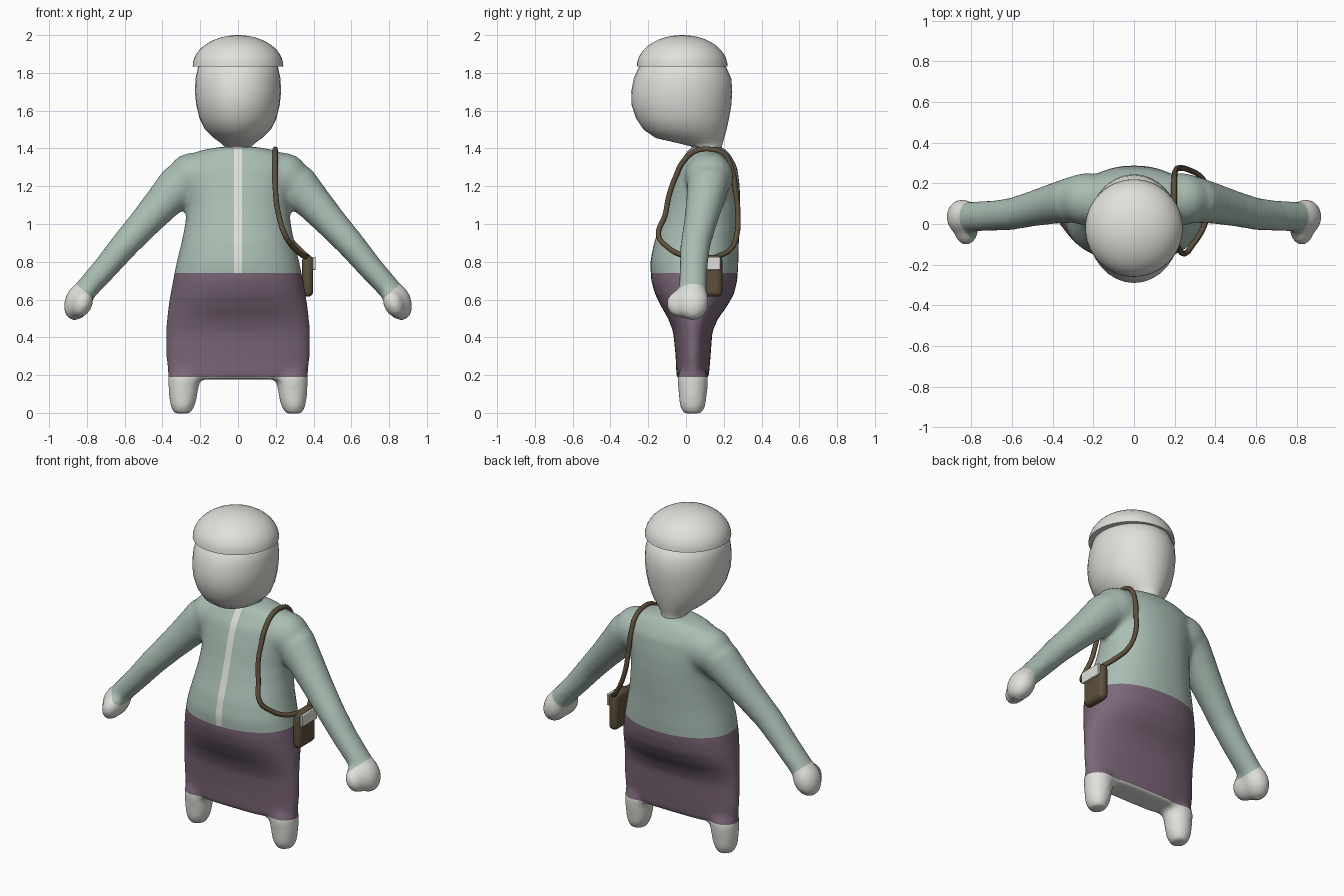
import bpy, bmesh, math
from mathutils import Vector, Matrix

cube = bpy.data.objects.get("Cube")
if cube:
    bpy.data.objects.remove(cube, do_unlink=True)


def material(name, rgb):
    m = bpy.data.materials.new(name)
    m.use_nodes = True
    m.diffuse_color = (*rgb, 1)
    m.node_tree.nodes["Principled BSDF"].inputs["Base Color"].default_value = (*rgb, 1)
    return m


WHITE = material("soft white", (0.75, 0.75, 0.71))
MINT = material("pale mint", (0.40, 0.51, 0.45))
PURPLE = material("dusty purple", (0.20, 0.135, 0.19))
BROWN = material("leather brown", (0.11, 0.08, 0.045))


def finish(name, bm, mats):
    bmesh.ops.recalc_face_normals(bm, faces=bm.faces)
    me = bpy.data.meshes.new(name)
    bm.to_mesh(me)
    bm.free()
    for m in mats:
        me.materials.append(m)
    ob = bpy.data.objects.new(name, me)
    bpy.context.collection.objects.link(ob)
    return ob


def shade(ob, angle=40):
    bpy.ops.object.select_all(action='DESELECT')
    ob.select_set(True)
    bpy.context.view_layer.objects.active = ob
    bpy.ops.object.shade_smooth_by_angle(angle=math.radians(angle))


def loft(bm, rings, power=2.0, n=32):
    """Skin rings given as (centre, half axis u, half axis v)."""
    loops = []
    for c, u, v in rings:
        loop = []
        for i in range(n):
            a = 2 * math.pi * i / n
            ca, sa = math.cos(a), math.sin(a)
            p = math.copysign(abs(ca) ** (2 / power), ca)
            q = math.copysign(abs(sa) ** (2 / power), sa)
            loop.append(bm.verts.new(Vector(c) + Vector(u) * p + Vector(v) * q))
        loops.append(loop)
    for a, b in zip(loops, loops[1:]):
        for i in range(n):
            j = (i + 1) % n
            bm.faces.new((a[i], a[j], b[j], b[i]))
    bm.faces.new(loops[0])
    bm.faces.new(loops[-1])


def level(z, hx, front, back, x=0):
    return ((x, (front + back) / 2, z), (hx, 0, 0), (0, (back - front) / 2, 0))


def ellipsoid(bm, centre, size, tilt=0):
    mat = Matrix.Translation(centre) @ Matrix.Rotation(tilt, 4, 'Y') @ Matrix.Diagonal((*size, 1))
    bmesh.ops.create_uvsphere(bm, u_segments=24, v_segments=16, radius=1, matrix=mat)


# Torso and skirt
bm = bmesh.new()
loft(bm, [level(*s) for s in (
    (0.178, 0.372, -0.05, 0.12), (0.30, 0.382, -0.055, 0.13), (0.43, 0.382, -0.068, 0.14),
    (0.50, 0.378, -0.095, 0.17), (0.56, 0.37, -0.13, 0.215), (0.63, 0.358, -0.165, 0.255),
    (0.70, 0.345, -0.185, 0.272), (0.80, 0.325, -0.19, 0.278), (0.90, 0.30, -0.17, 0.28),
    (1.00, 0.28, -0.135, 0.285), (1.10, 0.27, -0.105, 0.288), (1.20, 0.28, -0.08, 0.285),
    (1.30, 0.29, -0.05, 0.272), (1.36, 0.26, -0.01, 0.24), (1.39, 0.20, 0.01, 0.215),
    (1.408, 0.10, 0.03, 0.19))], power=2.2)

# Shoulders, arms, hands and legs on both sides
ARM = ((0.20, 0.13, 1.25, 0.12, 0.12), (0.30, 0.12, 1.215, 0.118, 0.115),
       (0.40, 0.10, 1.11, 0.098, 0.10), (0.50, 0.075, 1.00, 0.084, 0.088),
       (0.60, 0.05, 0.89, 0.075, 0.08), (0.70, 0.04, 0.77, 0.067, 0.075),
       (0.83, 0.035, 0.625, 0.06, 0.075))
for s in (1, -1):
    ellipsoid(bm, (s * 0.235, 0.122, 1.25), (0.14, 0.13, 0.128))
    loft(bm, [((s * x, y, z), (s * 0.76 * r, 0, 0.65 * r), (0, ry, 0)) for x, y, z, r, ry in ARM])
    ellipsoid(bm, (s * 0.845, 0.035, 0.59), (0.073, 0.088, 0.106), s * -0.4)
    ellipsoid(bm, (s * 0.825, -0.03, 0.578), (0.055, 0.075, 0.078), s * -0.4)
    loft(bm, [level(z, hx, f, b, s * x) for z, hx, x, f, b in (
        (0.27, 0.06, 0.28, -0.01, 0.08), (0.19, 0.086, 0.286, -0.047, 0.12),
        (0.10, 0.077, 0.29, -0.04, 0.112), (0.04, 0.067, 0.293, -0.035, 0.105),
        (-0.004, 0.045, 0.295, -0.015, 0.085))])

# Fuse the figure into one soft skin
body = finish("clothed_body", bm, ())
remesh = body.modifiers.new("fuse", 'REMESH')
remesh.mode = 'VOXEL'
remesh.voxel_size = 0.014
soften = body.modifiers.new("soften", 'SMOOTH')
soften.factor = 0.5
soften.iterations = 14
bpy.context.view_layer.update()
skin = bpy.data.meshes.new_from_object(body.evaluated_get(bpy.context.evaluated_depsgraph_get()))
body.modifiers.clear()
body.data = skin
skin.materials.clear()
for m in (WHITE, MINT, PURPLE):
    skin.materials.append(m)

# Cut clean colour borders: hem, waist, front stripe, cuffs
bm = bmesh.new()
bm.from_mesh(skin)
CUFF, ALONG = Vector((0.815, 0, 0.645)), Vector((0.66, 0, -0.75))
STRIPE = 0.02


def cut(point, normal, test):
    faces = [f for f in bm.faces if test(f.calc_center_median())]
    edges = {e for f in faces for e in f.edges}
    verts = {v for f in faces for v in f.verts}
    bmesh.ops.bisect_plane(bm, geom=faces + list(edges) + list(verts), dist=1e-5,
                           plane_co=point, plane_no=normal)


for z in (0.19, 0.74):
    cut((0, 0, z), (0, 0, 1), lambda c: abs(c.x) < 0.5)
for s in (1, -1):
    cut((s * STRIPE, 0, 0), (1, 0, 0), lambda c: c.z > 0.74 and c.y < 0.1)
    cut((s * CUFF.x, 0, CUFF.z), (s * ALONG.x, 0, ALONG.z), lambda c: s * c.x > 0.6)
for f in bm.faces:
    f.smooth = True
    c = f.calc_center_median()
    if abs(c.x) > 0.5:
        beyond = (Vector((abs(c.x), c.y, c.z)) - CUFF).dot(ALONG) > 0
        f.material_index = 0 if beyond else 1
    elif c.z < 0.19:
        f.material_index = 0
    elif c.z < 0.74:
        f.material_index = 2
    else:
        f.material_index = 0 if abs(c.x) < STRIPE and c.y < 0.1 else 1
bm.to_mesh(skin)
bm.free()

# Head with neck
bm = bmesh.new()
loft(bm, [level(*s) for s in (
    (1.36, 0.075, 0.03, 0.19), (1.41, 0.072, 0.03, 0.19), (1.43, 0.092, -0.05, 0.195),
    (1.455, 0.128, -0.16, 0.202), (1.50, 0.174, -0.225, 0.215), (1.56, 0.204, -0.265, 0.228),
    (1.63, 0.221, -0.288, 0.24), (1.70, 0.228, -0.29, 0.245), (1.77, 0.225, -0.277, 0.24),
    (1.83, 0.212, -0.25, 0.213), (1.90, 0.15, -0.17, 0.12))])
shade(finish("head", bm, [WHITE]), 60)

# Domed cap with a flat underside
bm = bmesh.new()
dome = [(1.835 + 0.165 * math.sin(a), 0.24 * math.cos(a))
        for a in (i * math.pi / 2 / 12 for i in range(12))] + [(2.0, 0.004)]
loft(bm, [level(z, r, -0.02 - r, -0.02 + r) for z, r in dome], n=48)
shade(finish("cap", bm, [WHITE]))


# Shoulder bag
def box(name, lo, hi, mat, bevel):
    bm = bmesh.new()
    lo, hi = Vector(lo), Vector(hi)
    bmesh.ops.create_cube(bm, size=1, matrix=Matrix.Translation((lo + hi) / 2)
                          @ Matrix.Diagonal((*(hi - lo), 1)))
    ob = finish(name, bm, [mat])
    mod = ob.modifiers.new("rounding", 'BEVEL')
    mod.width = bevel
    mod.segments = 4
    shade(ob)


box("bag", (0.34, 0.03, 0.615), (0.398, 0.192, 0.835), BROWN, 0.027)
box("bag_flap", (0.395, 0.035, 0.757), (0.411, 0.182, 0.826), WHITE, 0.004)

# Strap looping over the shoulder
PATH = ((0.365, 0.06, 0.825), (0.34, -0.02, 0.835), (0.29, -0.10, 0.88), (0.25, -0.145, 0.94),
        (0.215, -0.11, 1.05), (0.20, -0.09, 1.15), (0.197, -0.055, 1.25), (0.197, -0.015, 1.33),
        (0.197, 0.05, 1.385), (0.197, 0.125, 1.395), (0.197, 0.20, 1.37), (0.20, 0.245, 1.28),
        (0.205, 0.262, 1.18), (0.22, 0.275, 1.05), (0.27, 0.266, 0.93), (0.33, 0.23, 0.86),
        (0.37, 0.16, 0.825))
curve = bpy.data.curves.new("bag_strap", 'CURVE')
curve.dimensions = '3D'
curve.bevel_depth = 0.014
curve.bevel_resolution = 2
curve.use_fill_caps = True
spline = curve.splines.new('BEZIER')
spline.bezier_points.add(len(PATH) - 1)
for point, co in zip(spline.bezier_points, PATH):
    point.co = co
    point.handle_left_type = point.handle_right_type = 'AUTO'
curve.materials.append(BROWN)
bpy.context.collection.objects.link(bpy.data.objects.new("bag_strap", curve))
